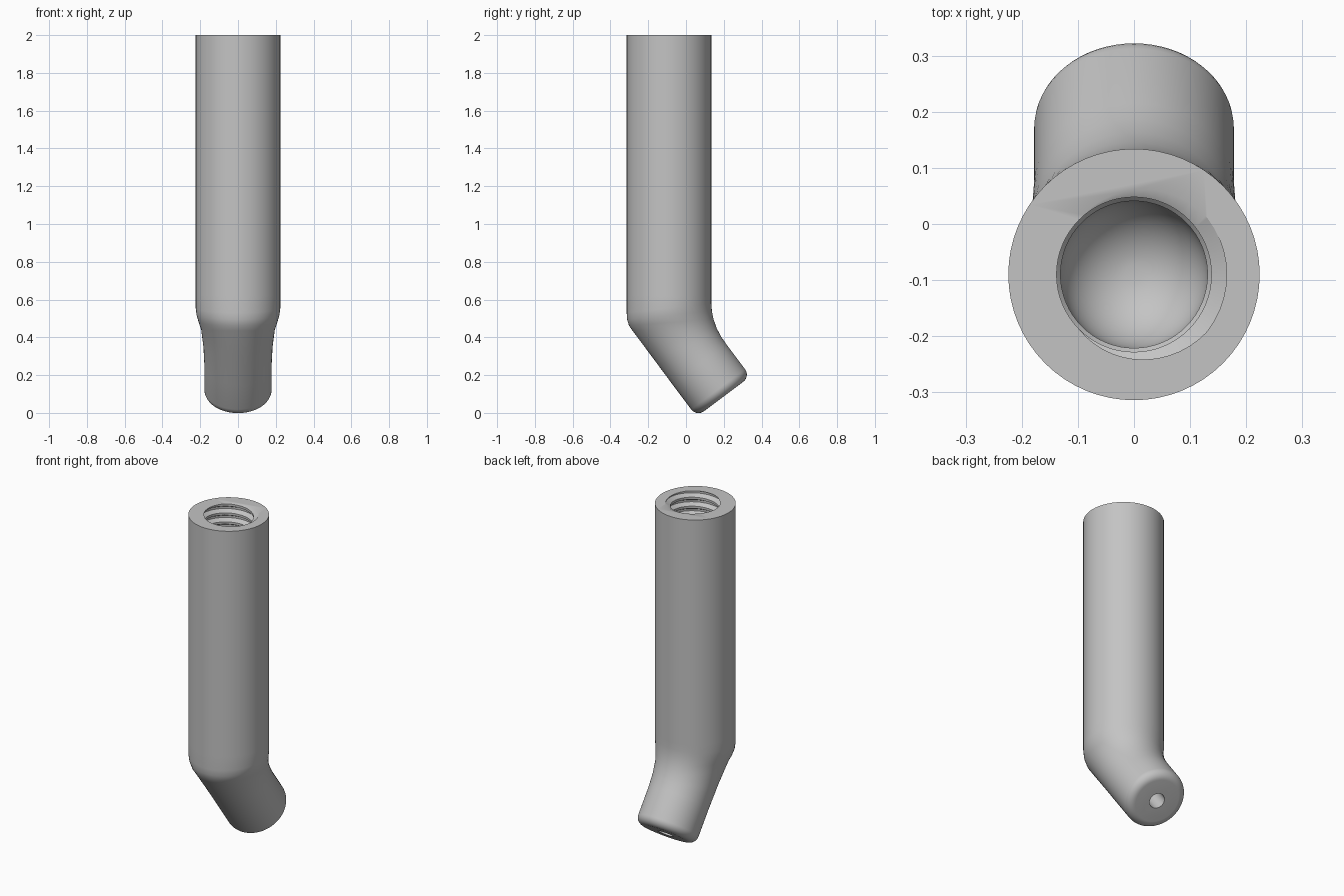
import bpy, bmesh, math
from mathutils import Vector

if "Cube" in bpy.data.objects:
    bpy.data.objects.remove(bpy.data.objects["Cube"], do_unlink=True)

SEG = 64
TUBE_Y = -0.09                        # axis of the straight tube
AXIS = Vector((0, 0.6, -0.8))         # direction of the angled tip
ACROSS = Vector((0, 0.8, 0.6))        # across the tip, in the side plane
TIP_R, FILLET = 0.178, 0.048

grey = bpy.data.materials.new("plain grey")
grey.use_nodes = True
grey.diffuse_color = (0.55, 0.55, 0.55, 1)
grey.node_tree.nodes["Principled BSDF"].inputs["Base Color"].default_value = grey.diffuse_color


def loft(name, rings, closed=True):
    """Join equal rings of points into a capped solid."""
    bm = bmesh.new()
    rows = [[bm.verts.new(p) for p in ring] for ring in rings]
    n = len(rows[0])
    for a, b in zip(rows, rows[1:]):
        for i in range(n):
            j = (i + 1) % n
            bm.faces.new((a[i], a[j], b[j], b[i]))
    bm.faces.new(rows[0])
    bm.faces.new(rows[-1])
    bmesh.ops.recalc_face_normals(bm, faces=bm.faces)
    mesh = bpy.data.meshes.new(name)
    bm.to_mesh(mesh)
    bm.free()
    mesh.materials.append(grey)
    obj = bpy.data.objects.new(name, mesh)
    bpy.context.collection.objects.link(obj)
    return obj


def ring(centre, u, v):
    turn = [2 * math.pi * i / SEG for i in range(SEG)]
    return [centre + u * math.cos(t) + v * math.sin(t) for t in turn]


def side_ring(front, back, half_width):
    """Ellipse spanning a front and a back point of the side profile."""
    f, b = Vector((0, *front)), Vector((0, *back))
    return ring((f + b) / 2, Vector((half_width, 0, 0)), (b - f) / 2)


def tip_ring(along, radius):
    return ring(ACROSS * 0.211 + AXIS * along, Vector((radius, 0, 0)), ACROSS * radius)


def tube_ring(z, radius):
    return ring(Vector((0, TUBE_Y, z)), Vector((radius, 0, 0)), Vector((0, radius, 0)))


# Outer body: straight tube, blended elbow, rounded tip
elbow = [
    ((-0.314, 0.53), (0.134, 0.58), 0.224),
    ((-0.312, 0.495), (0.137, 0.54), 0.219),
    ((-0.302, 0.463), (0.146, 0.495), 0.208),
    ((-0.283, 0.435), (0.163, 0.447), 0.195),
    ((-0.18, 0.297), (0.187, 0.402), 0.183),
]
body_rings = [tube_ring(2, 0.224), tube_ring(0.62, 0.224)]
body_rings += [side_ring(*e) for e in elbow]
body_rings.append(tip_ring(-0.16, TIP_R))
for k in range(9):
    t = k / 8 * math.pi / 2
    body_rings.append(tip_ring(0.05 - FILLET * (1 - math.sin(t)),
                               TIP_R - FILLET * (1 - math.cos(t))))
body = loft("bent_tube", body_rings)

# Bore with a round bottom
bore_rings = [tube_ring(2.1, 0.138), tube_ring(1.27, 0.138), tube_ring(1.262, 0.131)]
for k in range(12):
    t = k / 12 * math.pi / 2
    bore_rings.append(tube_ring(0.555 - 0.131 * math.sin(t), 0.131 * math.cos(t)))
bore = loft("bore_cutter", bore_rings)

# Outlet channel through the tip
channel = loft("channel_cutter", [tip_ring(-0.32, 0.045), tip_ring(0.2, 0.045)])

# Helical thread groove near the mouth
PITCH, STEPS = 0.055, 48
groove = [(0.128, -0.026), (0.165, -0.006), (0.165, 0.006), (0.128, 0.026)]
thread_rings = []
for i in range(-12 * STEPS, STEPS + 1):
    a = 2 * math.pi * i / STEPS
    thread_rings.append([Vector((r * math.cos(a), TUBE_Y + r * math.sin(a),
                                 2 + PITCH * i / STEPS + dz)) for r, dz in groove])
thread = loft("thread_cutter", thread_rings)

# Cut the hollows
bpy.context.view_layer.objects.active = body
for cutter in (bore, channel, thread):
    mod = body.modifiers.new(cutter.name, 'BOOLEAN')
    mod.operation = 'DIFFERENCE'
    mod.solver = 'EXACT'
    mod.object = cutter
    cutter.hide_render = True
    bpy.ops.object.modifier_apply(modifier=mod.name)
    bpy.data.objects.remove(cutter, do_unlink=True)

bpy.ops.object.select_all(action='DESELECT')
body.select_set(True)
bpy.ops.object.shade_smooth_by_angle(angle=math.radians(35))
